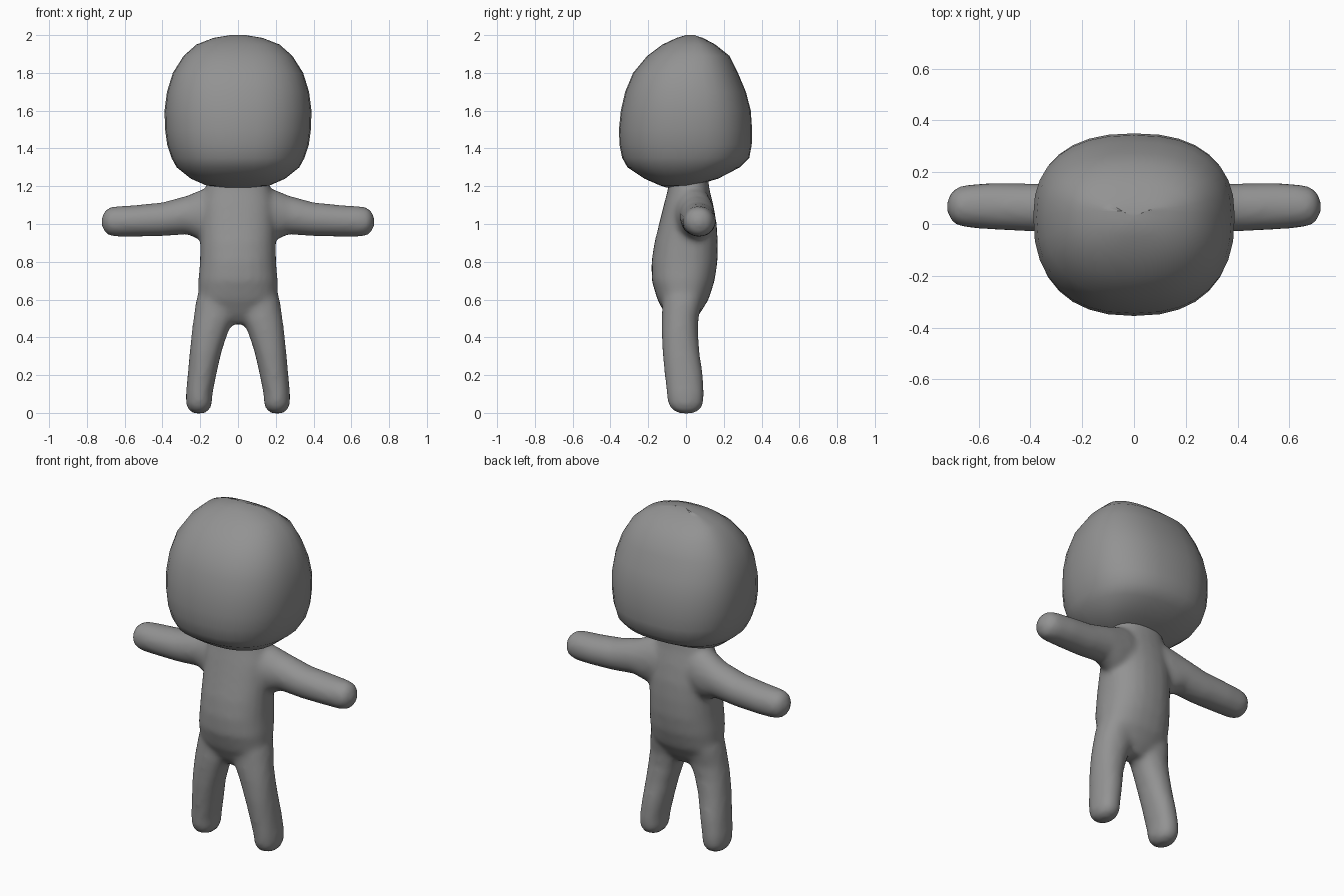
import bpy, bmesh, math
from mathutils import Vector

grey = bpy.data.materials.new("plain grey")
grey.diffuse_color = (0.29, 0.29, 0.29, 1)


def loft(bm, rings, axis="z", power=2.0, shift=0.0, side=1, seg=24):
    """Closed tube. Each ring: position along axis, a_min, a_max, y_min, y_max.
    'a' is x for upright tubes and z for sideways tubes."""
    loops = []
    for p, a0, a1, y0, y1 in rings:
        ac, ar = (a0 + a1) / 2, (a1 - a0) / 2
        yc = (y0 + y1) / 2 + shift
        loop = []
        for i in range(seg):
            t = 2 * math.pi * i / seg
            c, s = math.cos(t), math.sin(t)
            a = ac + ar * math.copysign(abs(c) ** (2 / power), c)
            depth = y1 - yc if s > 0 else yc - y0
            y = yc + depth * math.copysign(abs(s) ** (2 / power), s)
            co = (side * a, y, p) if axis == "z" else (side * p, y, a)
            loop.append(bm.verts.new(co))
        loops.append(loop)
    for lo, hi in zip(loops, loops[1:]):
        for i in range(seg):
            j = (i + 1) % seg
            bm.faces.new((lo[i], lo[j], hi[j], hi[i]))
    # rounded-off ends close with a fan
    for loop in (loops[0], loops[-1]):
        mid = bm.verts.new(sum((v.co for v in loop), Vector()) / seg)
        for i in range(seg):
            bm.faces.new((loop[i], loop[(i + 1) % seg], mid))


def finish(bm, name):
    bmesh.ops.recalc_face_normals(bm, faces=bm.faces[:])
    for f in bm.faces:
        f.smooth = True
    mesh = bpy.data.meshes.new(name)
    bm.to_mesh(mesh)
    bm.free()
    mesh.materials.append(grey)
    ob = bpy.data.objects.new(name, mesh)
    bpy.context.collection.objects.link(ob)
    return ob


# Head: a soft rounded block, chin lower at the front
head_rings = [
    (1.192, -0.08, 0.08, -0.10, 0.00),
    (1.205, -0.17, 0.17, -0.14, 0.05),
    (1.24, -0.25, 0.25, -0.22, 0.17),
    (1.30, -0.325, 0.325, -0.31, 0.285),
    (1.35, -0.352, 0.352, -0.338, 0.335),
    (1.42, -0.375, 0.375, -0.352, 0.348),
    (1.50, -0.386, 0.386, -0.355, 0.35),
    (1.60, -0.389, 0.389, -0.345, 0.343),
    (1.70, -0.376, 0.376, -0.322, 0.317),
    (1.80, -0.345, 0.345, -0.28, 0.275),
    (1.89, -0.288, 0.288, -0.205, 0.23),
    (1.95, -0.22, 0.22, -0.125, 0.155),
    (1.985, -0.13, 0.13, -0.05, 0.09),
    (2.0, -0.04, 0.04, 0.00, 0.04),
]
bm = bmesh.new()
loft(bm, head_rings, power=2.4, shift=0.03, seg=32)
finish(bm, "head")

# Body: torso, arms and legs fused into one soft skin
torso_rings = [
    (0.47, -0.06, 0.06, -0.07, 0.03),
    (0.52, -0.15, 0.15, -0.11, 0.07),
    (0.60, -0.21, 0.21, -0.152, 0.12),
    (0.70, -0.21, 0.21, -0.182, 0.152),
    (0.80, -0.202, 0.202, -0.183, 0.167),
    (0.90, -0.20, 0.20, -0.168, 0.169),
    (1.00, -0.20, 0.20, -0.143, 0.163),
    (1.10, -0.195, 0.195, -0.118, 0.145),
    (1.18, -0.175, 0.175, -0.097, 0.125),
    (1.26, -0.15, 0.15, -0.085, 0.115),
]
arm_rings = [
    (0.05, 0.93, 1.20, -0.08, 0.13),
    (0.14, 0.91, 1.20, -0.07, 0.145),
    (0.20, 0.915, 1.18, -0.055, 0.15),
    (0.27, 0.945, 1.15, -0.035, 0.155),
    (0.40, 0.935, 1.115, -0.03, 0.158),
    (0.55, 0.932, 1.10, -0.022, 0.16),
    (0.65, 0.932, 1.094, -0.014, 0.152),
    (0.69, 0.942, 1.085, -0.003, 0.14),
    (0.712, 0.965, 1.06, 0.022, 0.115),
    (0.723, 0.995, 1.03, 0.05, 0.085),
]
leg_rings = [
    (-0.003, 0.18, 0.235, -0.03, 0.035),
    (0.012, 0.153, 0.26, -0.07, 0.07),
    (0.045, 0.138, 0.275, -0.095, 0.092),
    (0.10, 0.135, 0.276, -0.102, 0.096),
    (0.20, 0.115, 0.267, -0.113, 0.09),
    (0.32, 0.088, 0.256, -0.125, 0.072),
    (0.42, 0.055, 0.246, -0.129, 0.064),
    (0.50, 0.02, 0.236, -0.129, 0.066),
    (0.60, 0.01, 0.221, -0.125, 0.09),
    (0.70, 0.03, 0.19, -0.10, 0.08),
]
bm = bmesh.new()
loft(bm, torso_rings, power=2.3)
for side in (1, -1):
    loft(bm, arm_rings, axis="x", side=side)
    loft(bm, leg_rings, side=side, power=2.15)
body = finish(bm, "body")

skin = body.modifiers.new("fuse", "REMESH")
skin.mode = "VOXEL"
skin.voxel_size = 0.016
skin.use_smooth_shade = True
soften = body.modifiers.new("soften", "SMOOTH")
soften.factor = 0.5
soften.iterations = 8
